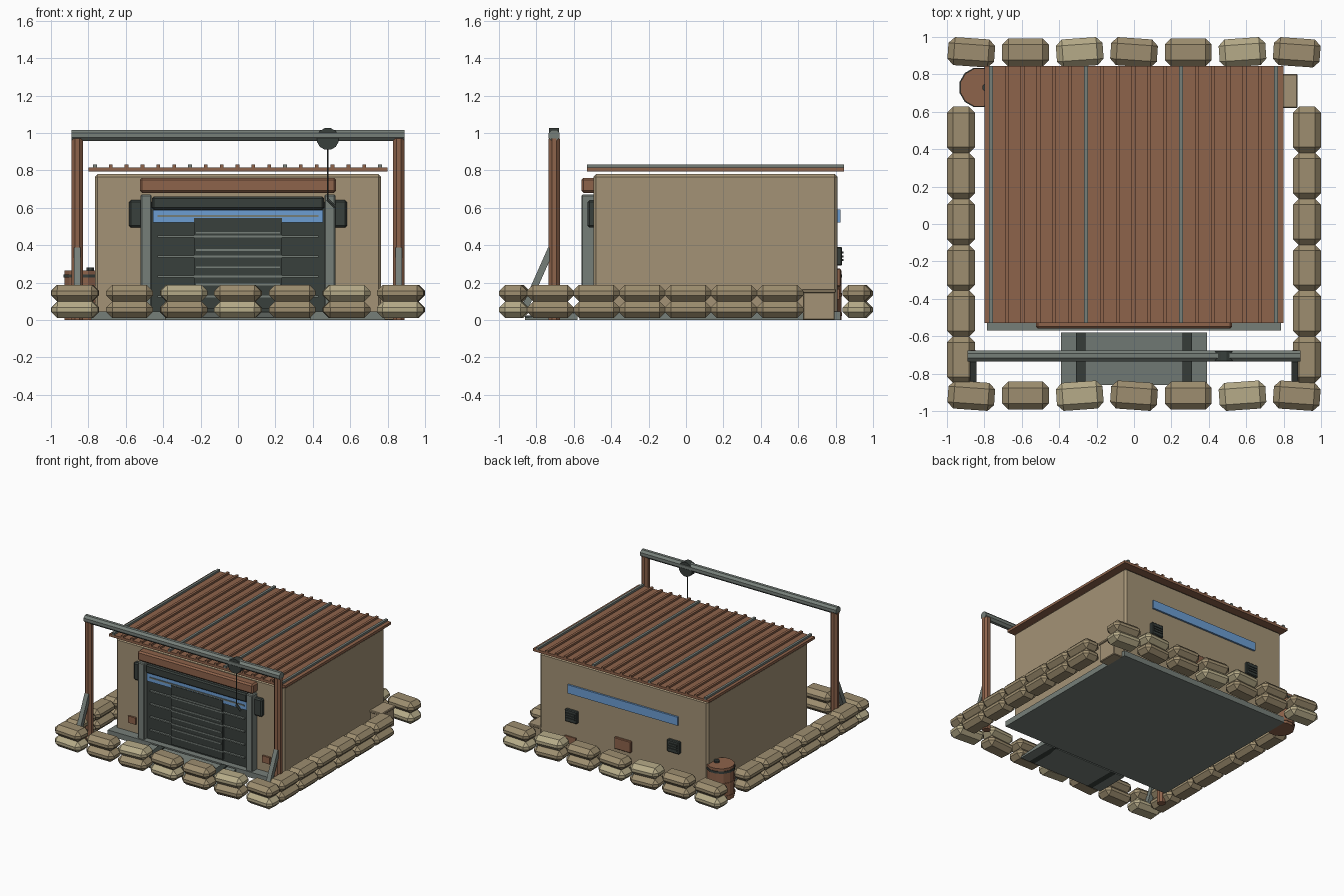
import bpy, bmesh, math
from mathutils import Vector, Matrix

if "Cube" in bpy.data.objects:
    bpy.data.objects.remove(bpy.data.objects["Cube"])

def material(name, r, g, b):
    m = bpy.data.materials.new(name)
    m.diffuse_color = (r, g, b, 1)
    m.use_nodes = True
    m.node_tree.nodes["Principled BSDF"].inputs["Base Color"].default_value = m.diffuse_color
    return m

TAN = material("plaster", .37, .29, .18)
RUST = material("rust", .27, .125, .07)
DARK = material("dark_metal", .04, .05, .045)
STEEL = material("steel", .18, .21, .19)
GLASS = material("glass", .15, .34, .65)
SAND = material("sandbag", .34, .27, .16)
PALE = material("pale_sandbag", .47, .41, .25)

def finish(name, bm, mat, bevel=0):
    me = bpy.data.meshes.new(name)
    bm.to_mesh(me)
    bm.free()
    ob = bpy.data.objects.new(name, me)
    bpy.context.collection.objects.link(ob)
    me.materials.append(mat)
    if bevel:
        mod = ob.modifiers.new("bevel", 'BEVEL')
        mod.width, mod.segments = bevel, 1
    return ob

def box(name, x, y, z, mat, bevel=0):
    """Box from (min, max) ranges, built about its own centre."""
    bm = bmesh.new()
    size = [r[1] - r[0] for r in (x, y, z)]
    bmesh.ops.create_cube(bm, size=1, matrix=Matrix.Diagonal((*size, 1)))
    ob = finish(name, bm, mat, bevel)
    ob.location = [(r[0] + r[1]) / 2 for r in (x, y, z)]
    return ob

def rod(name, p, q, r, sides, mat):
    """Flat-sided cylinder between two points."""
    p, q = Vector(p), Vector(q)
    d = q - p
    m = (Matrix.Translation((p + q) / 2) @ d.to_track_quat('Z', 'Y').to_matrix().to_4x4()
         @ Matrix.Rotation(math.pi / sides, 4, 'Z'))
    bm = bmesh.new()
    bmesh.ops.create_cone(bm, cap_ends=True, segments=sides, radius1=r, radius2=r,
                          depth=d.length, matrix=m)
    return finish(name, bm, mat)

# Floor slab and walls
box("floor_slab", (-.785, .785), (-.57, .825), (0, .045), STEEL)
box("walls", (-.765, .765), (-.495, .81), (.02, .78), TAN, .015)

# Corrugated roof, every sixth rib is bare steel
box("roof_sheet", (-.8, .8), (-.53, .845), (.795, .816), RUST)
for i in range(19):
    x = -.765 + i * .0847
    box("roof_rib", (x - .01, x + .01), (-.53, .845), (.812, .832), STEEL if i % 6 == 0 else RUST)

# Door frame
box("door_lintel", (-.525, .525), (-.56, -.48), (.68, .76), RUST, .012)
box("door_header", (-.46, .46), (-.545, -.48), (.59, .66), DARK, .01)
for s in (-1, 1):
    box("door_jamb", sorted((s * .463, s * .52)), (-.56, -.48), (.02, .67), STEEL, .006)
    box("door_side_box", sorted((s * .46, s * .583)), (-.527, -.48), (.495, .64), DARK, .01)

# Roller door with window strip, centre panel and slats
box("door_panel", (-.462, .462), (-.52, -.48), (.02, .6), DARK)
box("door_window", (-.455, .455), (-.53, -.5), (.52, .588), GLASS)
box("door_window_bar", (-.43, .43), (-.536, -.52), (.55, .56), STEEL)
box("door_centre_panel", (-.235, .235), (-.534, -.5), (.06, .545), DARK)
for k in range(4):
    z = .125 + k * .107
    box("door_slat", (-.43, .43), (-.538, -.51), (z - .005, z + .005), STEEL)
    z = .19 + k * .092
    box("centre_slat", (-.225, .225), (-.54, -.52), (z - .005, z + .005), STEEL)

# Sloped entry apron with wheel tracks
def slope(name, x0, x1, lift, mat):
    bm = bmesh.new()
    outline = [(-.86, 0), (-.58, 0), (-.58, .04 + lift), (-.86, .012 + lift)]
    f = bm.faces.new([bm.verts.new((x0, y, z)) for y, z in outline])
    ext = bmesh.ops.extrude_face_region(bm, geom=[f])
    bmesh.ops.translate(bm, vec=(x1 - x0, 0, 0),
                        verts=[v for v in ext['geom'] if isinstance(v, bmesh.types.BMVert)])
    bmesh.ops.recalc_face_normals(bm, faces=bm.faces)
    finish(name, bm, mat)

slope("entry_apron", -.39, .39, 0, STEEL)
for x in (-.285, .285):
    slope("wheel_track", x - .025, x + .025, .01, DARK)

# Rust patches, rear window and rear vents
for s in (-1, 1):
    box("front_patch", (s * .61 - .035, s * .61 + .035), (-.51, -.48), (.12, .175), RUST)
    box("rear_vent", (s * .465 - .055, s * .465 + .055), (.8, .835), (.29, .39), DARK, .006)
    for z in (.32, .34, .36):
        box("vent_louvre", (s * .465 - .04, s * .465 + .04), (.82, .842), (z - .005, z + .005), DARK)
box("rear_window", (-.5, .5), (.8, .825), (.52, .59), GLASS)
box("rear_hatch", (-.075, .075), (.8, .828), (.18, .275), RUST, .005)
box("rear_patch", (.43, .53), (.8, .82), (.11, .165), RUST)

# Gantry: posts, braces, beam
for s in (-1, 1):
    rod("gantry_post", (s * .86, -.705, 0), (s * .86, -.705, .97), .033, 8, RUST)
    brace = box("gantry_brace", (-.018, .018), (-.018, .018), (-.17, .17), STEEL)
    brace.location = (s * .86, -.79, .225)
    brace.rotation_euler = (math.radians(-24), 0, 0)
rod("gantry_beam", (-.89, -.705, .987), (.89, -.705, .987), .032, 8, STEEL)

# Pulley, cable and hook
rod("pulley", (.48, -.732, .968), (.48, -.678, .968), .06, 12, DARK)
rod("cable", (.48, -.705, .64), (.48, -.705, .95), .005, 6, DARK)
rod("hook", (.477, -.705, .645), (.52, -.705, .603), .01, 6, DARK)

# Barrel and crate
bx, by = -.828, .73
rod("barrel", (bx, by, 0), (bx, by, .265), .104, 12, RUST)
for z in (.03, .135, .235):
    rod("barrel_band", (bx, by, z - .009), (bx, by, z + .009), .109, 12, DARK if z == .235 else RUST)
rod("barrel_cap", (-.79, by, .26), (-.79, by, .28), .022, 8, DARK)
box("crate", (.69, .865), (.625, .795), (0, .16), TAN, .005)
box("crate_lid", (.685, .875), (.62, .802), (.145, .166), TAN, .005)

# Sandbag walls, two layers on all four sides
def sandbag(x, y, layer, turn, pale):
    z = .01 + layer * .089
    bag = box("sandbag", (x - .125, x + .125), (y - .075, y + .075), (z, z + .089),
              PALE if pale else SAND, .033)
    bag.rotation_euler.z = math.radians(turn)

for layer in (0, 1):
    for s in (-1, 1):
        for i in range(7):
            sandbag(-.87 + i * .29, s * .918, layer, (i % 3 - 1) * 4, (i + layer) % 3 == 0)
        for i in range(6):
            sandbag(s * .925, -.725 + i * .2455, layer, 90, False)
